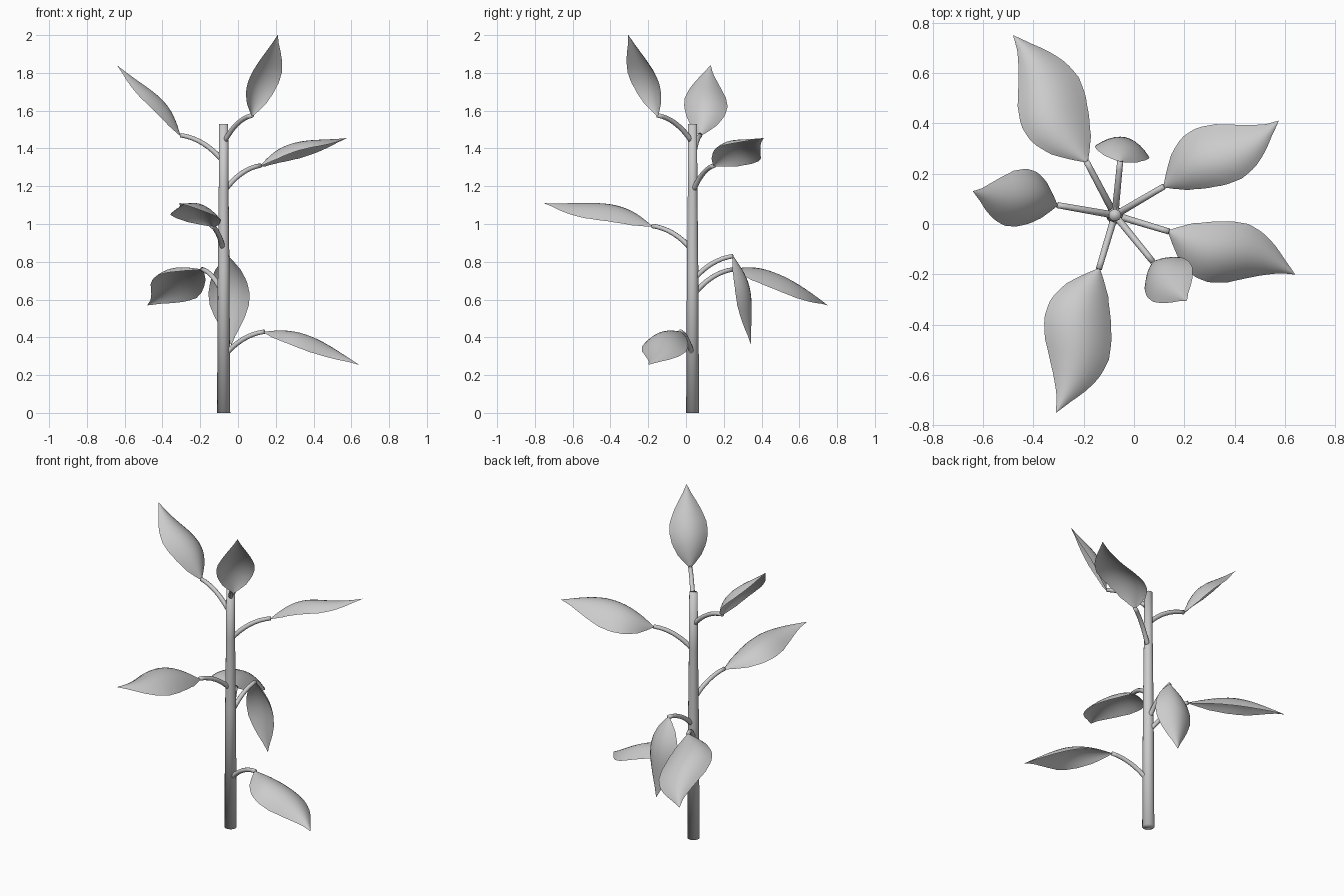
import bpy, bmesh, math
from mathutils import Vector

if "Cube" in bpy.data.objects:
    bpy.data.objects.remove(bpy.data.objects["Cube"])

grey = bpy.data.materials.new("plain grey")
grey.diffuse_color = (0.6, 0.6, 0.6, 1)
grey.use_nodes = True
grey.node_tree.nodes["Principled BSDF"].inputs["Base Color"].default_value = grey.diffuse_color


def finish(bm, name):
    mesh = bpy.data.meshes.new(name)
    bm.to_mesh(mesh)
    bm.free()
    mesh.materials.append(grey)
    for p in mesh.polygons:
        p.use_smooth = True
    obj = bpy.data.objects.new(name, mesh)
    bpy.context.collection.objects.link(obj)
    return obj


def tube(name, path, radii, sides):
    """Closed round tube swept along a list of points."""
    bm = bmesh.new()
    rings = []
    for i, p in enumerate(path):
        d = (path[min(i + 1, len(path) - 1)] - path[max(i - 1, 0)]).normalized()
        a = d.cross(Vector((0, 0, 1)))
        a = a.normalized() if a.length > 0.05 else Vector((1, 0, 0))
        b = d.cross(a)
        angles = [2 * math.pi * k / sides for k in range(sides)]
        rings.append([bm.verts.new(p + radii[i] * (a * math.cos(t) + b * math.sin(t)))
                      for t in angles])
    for r, s in zip(rings, rings[1:]):
        for k in range(sides):
            n = (k + 1) % sides
            bm.faces.new((r[k], r[n], s[n], s[k]))
    bm.faces.new(rings[0][::-1])
    bm.faces.new(rings[-1])
    bmesh.ops.recalc_face_normals(bm, faces=bm.faces)
    return finish(bm, name)


# Half width of a leaf along its length, as a share of the length
WIDTH = [(0, 0.012), (0.06, 0.07), (0.15, 0.145), (0.28, 0.21), (0.42, 0.238),
         (0.55, 0.225), (0.68, 0.175), (0.8, 0.11), (0.9, 0.05), (1, 0.002)]


def half_width(t):
    for (a, wa), (b, wb) in zip(WIDTH, WIDTH[1:]):
        if t <= b:
            return wa + (wb - wa) * (t - a) / (b - a)
    return WIDTH[-1][1]


def leaf(name, base, tip, bend, roll):
    """Arched blade; bend points the tip to the right, roll lowers the right edge."""
    bm = bmesh.new()
    d = tip - base
    length = d.length
    d.normalize()
    side = d.cross(Vector((0, 0, 1))).normalized()
    up = side.cross(d)
    rows, cols = 20, 10
    grid = []
    for i in range(rows + 1):
        t = i / rows
        w = half_width(t) * length
        swing = bend * length * math.sin(2 * math.pi * t)
        arch = length * (0.1 * math.sin(math.pi * t) + 0.02 * math.sin(2 * math.pi * t))
        row = []
        for j in range(cols + 1):
            u = 2 * j / cols - 1
            x = u * w * 0.98
            z = arch - 0.5 * w * u * u - roll * x
            row.append(bm.verts.new(base + d * (t * length) + side * (x + swing) + up * z))
        grid.append(row)
    for r, s in zip(grid, grid[1:]):
        for j in range(cols):
            bm.faces.new((r[j], r[j + 1], s[j + 1], s[j]))
    return finish(bm, name)


# Main stem
CX, CY = -0.076, 0.035
heights = [0, 0.75, 1.18, 1.53]
tube("stem", [Vector((CX, CY, z)) for z in heights], [0.035, 0.031, 0.026, 0.024], 14)

# Height on the stem, leaf base, leaf tip, sideways bend, roll
LEAVES = [
    (0.30, (0.14, -0.03, 0.43), (0.64, -0.20, 0.255), 0.04, 0.0),
    (0.62, (-0.19, 0.25, 0.76), (-0.48, 0.75, 0.57), -0.04, 0.28),
    (0.70, (-0.055, 0.25, 0.83), (-0.035, 0.345, 0.36), 0.0, 0.0),
    (0.86, (-0.14, -0.18, 0.99), (-0.31, -0.75, 1.11), 0.04, -0.1),
    (1.17, (0.12, 0.15, 1.31), (0.575, 0.41, 1.455), -0.04, -0.28),
    (1.33, (-0.305, 0.075, 1.47), (-0.64, 0.13, 1.84), 0.025, 0.0),
    (1.43, (0.075, -0.15, 1.575), (0.21, -0.305, 2.0), 0.0, 0.0),
]
for n, (z, base, tip, bend, roll) in enumerate(LEAVES, 1):
    base, tip = Vector(base), Vector(tip)
    # The middle of the blade swings opposite to the tip
    leaf(f"leaf_{n}", base, tip, bend, roll)
    # Curved stalk from the stem to the leaf
    a = Vector((CX, CY, z))
    c = Vector((CX + 0.45 * (base.x - CX), CY + 0.45 * (base.y - CY), z + 0.88 * (base.z - z)))
    path = [a * (1 - t) ** 2 + c * 2 * t * (1 - t) + base * t * t
            for t in (k / 8 for k in range(9))]
    tube(f"stalk_{n}", path, [0.014 - 0.002 * k / 8 for k in range(9)], 10)
